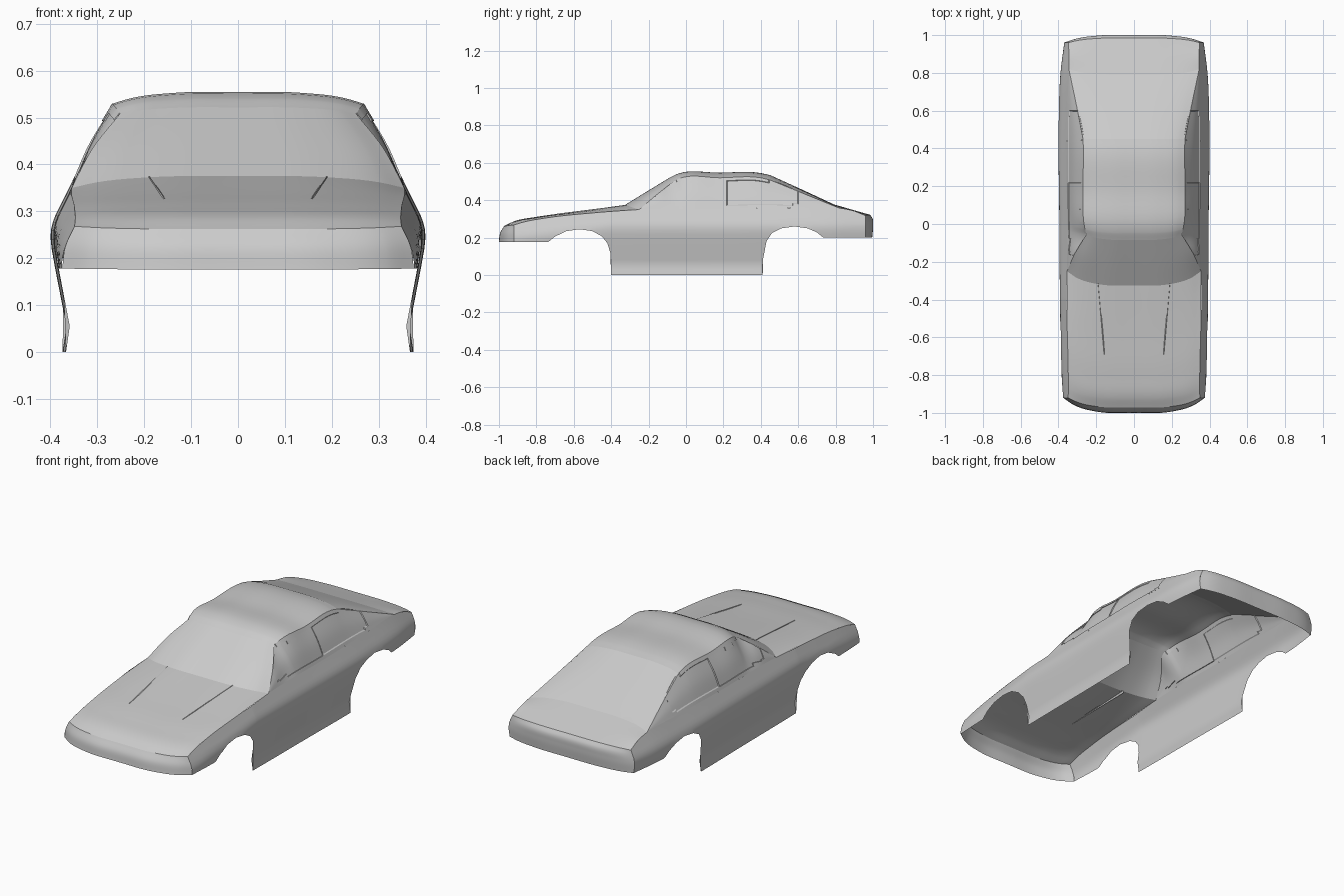
import bpy, bmesh
from mathutils import Vector

if "Cube" in bpy.data.objects:
    bpy.data.objects.remove(bpy.data.objects["Cube"])


def spline(pts, n):
    """Smooth curve through pts, n steps per segment, chord-length spaced."""
    pts = [Vector(p) for p in pts]
    h = [max((b - a).length, 1e-6) for a, b in zip(pts, pts[1:])]
    d = [(b - a) / l for a, b, l in zip(pts, pts[1:], h)]
    m = [d[0]] + [(d[i] * h[i + 1] + d[i + 1] * h[i]) / (h[i] + h[i + 1])
                  for i in range(len(d) - 1)] + [d[-1]]
    out = []
    for i, l in enumerate(h):
        for k in range(n):
            t = k / n
            out.append(pts[i] * (2*t**3 - 3*t*t + 1) + m[i] * l * (t**3 - 2*t*t + t)
                       + pts[i + 1] * (3*t*t - 2*t**3) + m[i + 1] * l * (t**3 - t*t))
    return out + [pts[-1]]


def lin(table, v):
    """Linear lookup in a table of (key, value)."""
    if v <= table[0][0]:
        return table[0][1]
    for a, b in zip(table, table[1:]):
        if v <= b[0]:
            return a[1] + (b[1] - a[1]) * (v - a[0]) / max(b[0] - a[0], 1e-9)
    return table[-1][1]


def smooth_table(*t):
    return [(p.x, p.y) for p in spline([(a, b, 0) for a, b in t], 10)]


# Body side: section, width along the length, belt height, bottom edge with arches
SECTION = [(0, .37), (.055, .362), (.18, .386), (.22, .393), (.25, .396), (.27, .393),
           (.29, .386), (.35, .356), (.40, .332)]
WIDTH = smooth_table((-.92, .95), (-.8, .968), (-.6, .982), (-.3, .995), (0, 1),
                     (.55, 1.008), (.8, .985), (.96, .935))
BELT = smooth_table((-.92, .268), (-.87, .283), (-.75, .305), (-.5, .332), (-.25, .35),
                    (.2, .354), (.6, .36), (.82, .358), (.89, .345), (.96, .318))
SHIFT = [(-.92, .06), (-.4, 0)]
BOTTOM = [(-.92, .178), (-.735, .178), (-.70, .206), (-.64, .235), (-.57, .245),
          (-.50, .235), (-.45, .207), (-.42, .17), (-.405, .12), (-.40, 0), (.41, 0),
          (.413, .09), (.43, .18), (.46, .225), (.51, .25), (.58, .26), (.65, .25),
          (.70, .228), (.735, .2), (.96, .2)]


def P(y, z=None):
    """Point on the body side; the belt line when z is not given."""
    z = lin(BELT, y) if z is None else z
    return Vector((lin(WIDTH, y) * lin(SECTION, z + lin(SHIFT, y)), y, z))


def row(yc, zc, edge, p=4):
    """Crowned line from the centre of the car to an edge point."""
    e = Vector(edge)
    return [Vector((e.x * f, yc + (e.y - yc) * f**p, zc + (e.z - zc) * f**p))
            for f in (0, .5, .85, 1)]


def make(name, grid, edit=None, angle=.5):
    """Mesh a grid of points on one side and mirror it."""
    bm = bmesh.new()
    vs = [[bm.verts.new(p) for p in r] for r in grid]
    for a, b in zip(vs, vs[1:]):
        for i in range(len(a) - 1):
            bm.faces.new((a[i], a[i + 1], b[i + 1], b[i]))
    if edit:
        edit(bm)
    bmesh.ops.remove_doubles(bm, verts=bm.verts, dist=1e-5)
    bm.normal_update()
    c = Vector((0, 0, .2))
    if sum(f.calc_area() * f.normal.dot(f.calc_center_median() - c) for f in bm.faces) < 0:
        bmesh.ops.reverse_faces(bm, faces=bm.faces)
    me = bpy.data.meshes.new(name)
    bm.to_mesh(me)
    bm.free()
    ob = bpy.data.objects.new(name, me)
    bpy.context.collection.objects.link(ob)
    mod = ob.modifiers.new("mirror", 'MIRROR')
    mod.merge_threshold = 1e-4
    bpy.ops.object.select_all(action='DESELECT')
    ob.select_set(True)
    bpy.context.view_layer.objects.active = ob
    bpy.ops.object.shade_smooth_by_angle(angle=angle)
    return ob


def loft(name, curves, n=6, m=6, **kw):
    cols = [spline(c, n) for c in curves]
    make(name, [spline(c, m) for c in zip(*cols)], **kw)


# Side panels, rows clamped to the wheel arch outline
ys = sorted(set([round(-.92 + 1.88 * i / 94, 4) for i in range(95)] + [y for y, _ in BOTTOM]))
levels = [0, .03, .055, .08, .1, .12, .14, .16, .18, .2, .22, .24, .26]
grid = []
for y in ys:
    top = lin(BELT, y)
    zs = levels + [.26 + (top - .26) * k / 6 for k in range(1, 7)]
    grid.append([P(y, max(z, lin(BOTTOM, y))) for z in zs])
make("side_panels", grid)

# Lines shared by neighbouring panels
hood_front = row(-.972, .262, P(-.92))
cowl = row(-.325, .375, P(-.25))
pillar_a, roof_front = Vector((.31, -.15, .435)), Vector((.252, -.055, .508))
roof_rear, pillar_c = Vector((.27, .45, .508)), Vector((.305, .63, .435))
roof_edge = [Vector((.26, -.025, .52)), Vector((.27, .18, .52)), Vector((.268, .4, .52))]
header = row(-.085, .522, roof_front)
rear_header = row(.45, .534, roof_rear)
deck_front = row(.79, .378, P(.82))
deck_rear = row(.985, .322, P(.96))

# Centre panels from nose to tail
loft("nose", [hood_front, row(-.993, .225, P(-.92, .225)), row(-1, .176, P(-.92, .178))])
loft("hood", [hood_front, row(-.92, .287, P(-.87)), row(-.8, .311, P(-.75)),
              row(-.58, .340, P(-.5)), cowl])
loft("windshield", [cowl, row(-.2, .452, pillar_a), header])
loft("roof", [header, row(-.045, .541, roof_edge[0]), row(.18, .547, roof_edge[1]),
              row(.4, .545, roof_edge[2]), rear_header])
loft("rear_window", [rear_header, row(.62, .457, pillar_c), deck_front])
loft("trunk_lid", [deck_front, row(.88, .352, P(.89)), deck_rear])
loft("tail", [deck_rear, row(.998, .300, P(.96, .295)), row(1, .26, P(.96, .25)),
              row(.995, .2, P(.96, .2))])


# Side glass with two slightly sunken panes
def sink_panes(bm):
    bm.faces.ensure_lookup_table()
    for y0, y1 in ((-.16, .2), (.225, .6)):
        pane = []
        for f in bm.faces:
            c = f.calc_center_median()
            if y0 < c.y < y1 and .375 < c.z < .502:
                pane.append(f)
        bmesh.ops.inset_region(bm, faces=pane, thickness=.004, use_even_offset=True)
        for v in {v for f in pane for v in f.verts}:
            v.co.x -= .004


upper = [P(-.25), pillar_a, roof_front] + roof_edge + [roof_rear, pillar_c, P(.82)]
lower = [P(y) for y in (-.25, -.14, -.04, 0, .18, .4, .46, .63, .82)]
middle = [(a + b) / 2 + Vector((.04 * (a - b).length, 0, 0)) for a, b in zip(upper, lower)]
loft("side_glass", [lower, middle, upper], n=6, m=5, edit=sink_panes)

# Tapered creases on the hood
tip, end = Vector((.155, -.69, .326)), Vector((.19, -.315, .367))
loft("hood_creases", [[tip, end + Vector((-.012, 0, .001))],
                      [tip + Vector((.002, 0, .002)), end + Vector((0, 0, .008))],
                      [tip + Vector((.004, 0, 0)), end + Vector((.006, 0, -.004))]], n=8, m=1)
